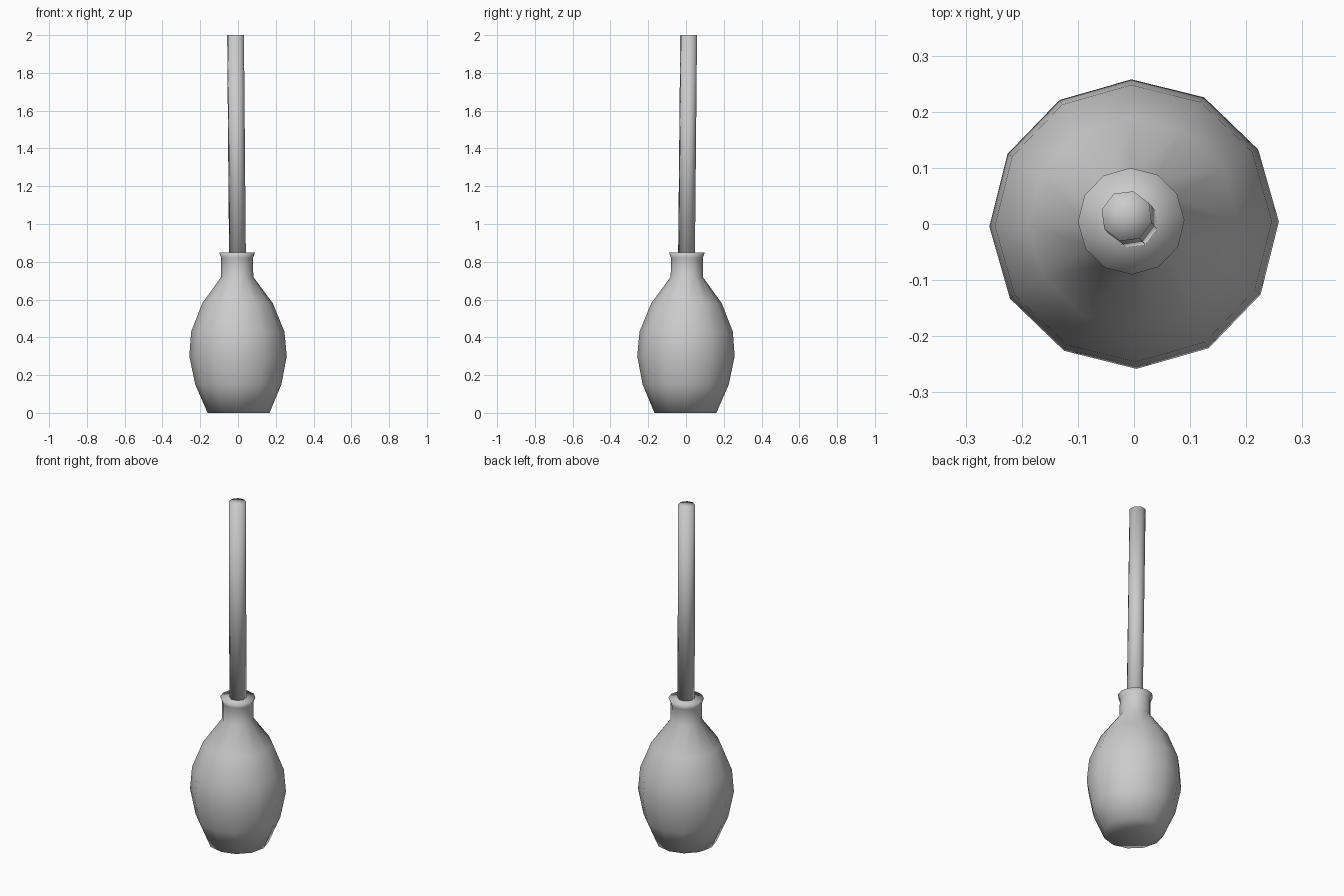
import bpy, bmesh, math
from mathutils import Vector

cube = bpy.data.objects.get("Cube")
if cube:
    bpy.data.objects.remove(cube, do_unlink=True)

grey = bpy.data.materials.new("plain grey")
grey.use_nodes = True
colour = (0.6, 0.6, 0.6, 1)
grey.diffuse_color = colour
grey.node_tree.nodes["Principled BSDF"].inputs["Base Color"].default_value = colour


def lathe(name, profile, sides, phase, low, high):
    """Turn (radius, height) points around a slightly leaning axis; radius 0 makes a pole."""
    bm = bmesh.new()
    axis = (Vector(high) - Vector(low)) / (high[2] - low[2])
    rings = []
    for r, z in profile:
        c = Vector(low) + axis * (z - low[2])
        n = sides if r else 1
        rings.append([bm.verts.new((c.x + r * math.cos(phase + math.tau * i / sides),
                                    c.y + r * math.sin(phase + math.tau * i / sides), c.z))
                      for i in range(n)])
    for a, b in zip(rings, rings[1:]):
        for i in range(sides):
            j = (i + 1) % sides
            corners = [a[i % len(a)], a[j % len(a)], b[j % len(b)], b[i % len(b)]]
            bm.faces.new(list(dict.fromkeys(corners)))
    bmesh.ops.recalc_face_normals(bm, faces=bm.faces)
    for f in bm.faces:
        f.smooth = True
    mesh = bpy.data.meshes.new(name)
    bm.to_mesh(mesh)
    bm.free()
    mesh.materials.append(grey)
    obj = bpy.data.objects.new(name, mesh)
    bpy.context.collection.objects.link(obj)


# Rounded holder with a narrow neck, flared lip and slightly hollow base
holder = [(0, 0.02), (0.164, 0), (0.228, 0.15), (0.258, 0.3), (0.247, 0.43),
          (0.187, 0.58), (0.085, 0.72), (0.084, 0.82), (0.095, 0.85), (0, 0.85)]
lathe("holder", holder, 12, math.radians(1), (0.003, -0.003, 0), (-0.005, 0.005, 0.85))

# Long straight handle standing in the neck
handle = [(0, 0.78), (0.046, 0.78), (0.046, 2), (0, 2)]
lathe("handle", handle, 8, math.radians(30), (-0.003, 0.003, 0.85), (-0.013, 0.014, 2))
